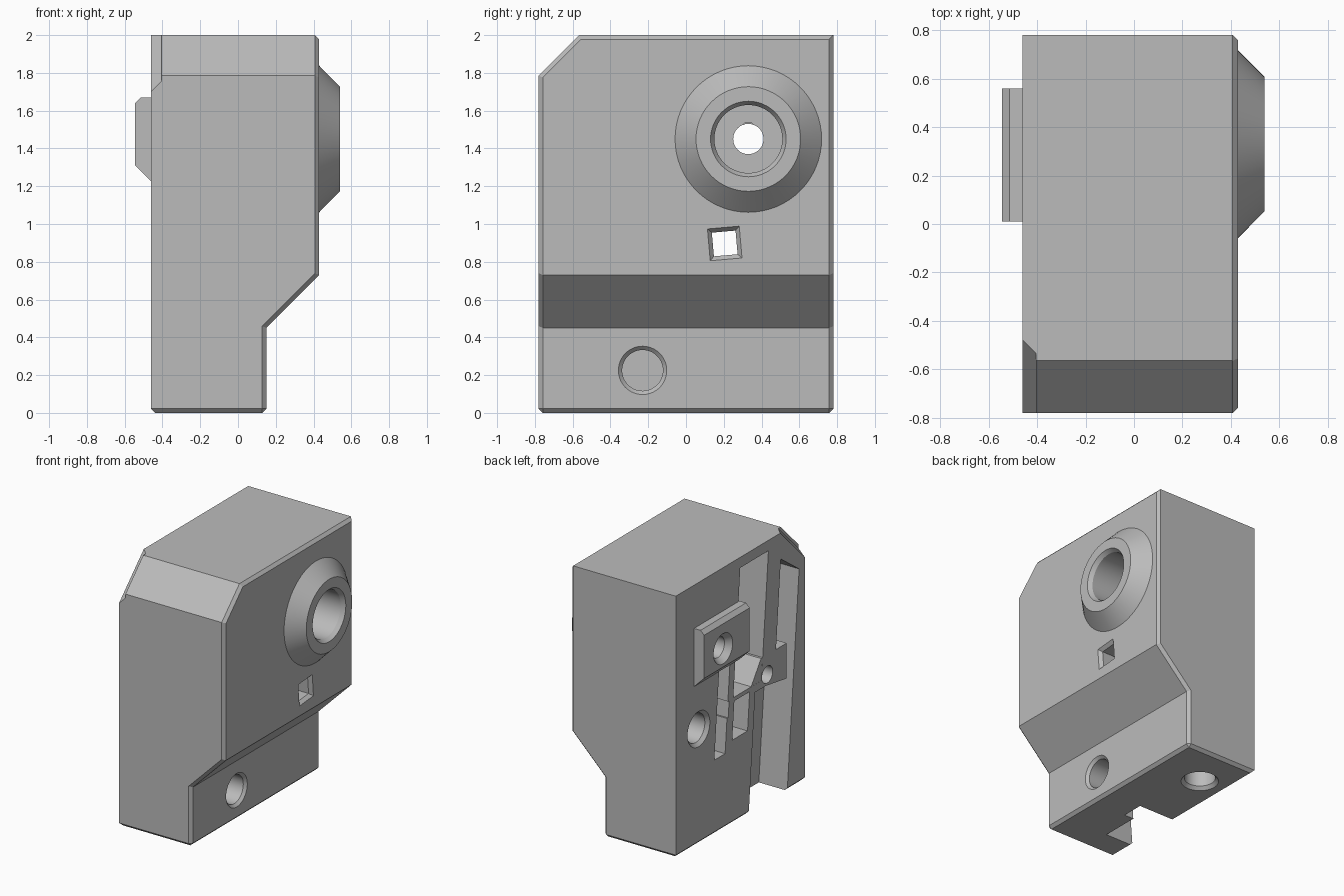
import bpy, bmesh, math
from mathutils import Matrix, Vector

cube = bpy.data.objects.get("Cube")
if cube:
    bpy.data.objects.remove(cube)

grey = bpy.data.materials.new("plain grey")
grey.use_nodes = True
grey.diffuse_color = (0.5, 0.5, 0.5, 1)
grey.node_tree.nodes["Principled BSDF"].inputs["Base Color"].default_value = (0.5, 0.5, 0.5, 1)


def finish(name, bm):
    bmesh.ops.recalc_face_normals(bm, faces=bm.faces)
    mesh = bpy.data.meshes.new(name)
    bm.to_mesh(mesh)
    bm.free()
    mesh.materials.append(grey)
    ob = bpy.data.objects.new(name, mesh)
    bpy.context.collection.objects.link(ob)
    return ob


def sweep(bm, start, shift):
    """Closed solid from a polygon moved along a vector."""
    face = bm.faces.new([bm.verts.new(p) for p in start])
    out = bmesh.ops.extrude_face_region(bm, geom=[face])["geom"]
    moved = [g for g in out if isinstance(g, bmesh.types.BMVert)]
    bmesh.ops.translate(bm, verts=moved, vec=shift)
    if not face.is_valid or len(face.link_loops if hasattr(face, "link_loops") else face.loops) == 0:
        return
    bmesh.ops.recalc_face_normals(bm, faces=bm.faces)


def solid(name, start, shift):
    bm = bmesh.new()
    sweep(bm, [Vector(p) for p in start], Vector(shift))
    return finish(name, bm)


def plate(name, yz, x0, x1):
    return solid(name, [(x0, y, z) for y, z in yz], (x1 - x0, 0, 0))


def turned(name, profile, y=0, z=0, matrix=None, n=64):
    """Round solid about the x direction from (x, radius) pairs."""
    bm = bmesh.new()
    rings = []
    for x, r in profile:
        rings.append([bm.verts.new((x, y + r * math.cos(i * math.tau / n),
                                    z + r * math.sin(i * math.tau / n))) for i in range(n)])
    for a, b in zip(rings, rings[1:]):
        for i in range(n):
            j = (i + 1) % n
            bm.faces.new((a[i], a[j], b[j], b[i]))
    bm.faces.new(rings[0])
    bm.faces.new(rings[-1])
    if matrix:
        bm.transform(matrix)
    return finish(name, bm)


def leaning(name, u0, u1, z0, z1, depth, rise=0):
    """Slot in the -x side, leaning five degrees towards the front."""
    lean = math.tan(math.radians(5))
    pts = [(u0, z0), (u1, z0), (u1, z1 + rise), (u0, z1)]
    return plate(name, [(u - lean * z, z) for u, z in pts], -0.7, -0.46 + depth)


def cut(ob, cutters):
    for c in cutters:
        m = ob.modifiers.new("cut", "BOOLEAN")
        m.operation = "DIFFERENCE"
        m.solver = "EXACT"
        m.object = c
    bpy.context.view_layer.update()
    deps = bpy.context.evaluated_depsgraph_get()
    mesh = bpy.data.meshes.new_from_object(ob.evaluated_get(deps))
    ob.modifiers.clear()
    ob.data = mesh


# Main housing: stepped side profile, sloped top front edge, small chamfers
bm = bmesh.new()
profile = [(-0.46, 0), (0.15, 0), (0.15, 0.45), (0.43, 0.73), (0.43, 2), (-0.46, 2)]
sweep(bm, [Vector((x, -0.78, z)) for x, z in profile], Vector((0, 1.56, 0)))
res = bmesh.ops.bisect_plane(bm, geom=bm.verts[:] + bm.edges[:] + bm.faces[:],
                             plane_co=(0, -0.78, 1.785), plane_no=(0, -1, 1), clear_outer=True)
rim = [e for e in res["geom_cut"] if isinstance(e, bmesh.types.BMEdge)]
bmesh.ops.contextual_create(bm, geom=rim)
bmesh.ops.recalc_face_normals(bm, faces=bm.faces)


def chamfered(e):
    a, b = (v.co for v in e.verts)
    if max(a.z, b.z) < 0.01:
        return True
    crease = abs(a.z - b.z) < 0.01 and 0.4 < a.z < 0.8
    return min(a.x, b.x) > 0 and not crease


bmesh.ops.bevel(bm, geom=[e for e in bm.edges if chamfered(e)], offset=0.022,
                segments=1, affect="EDGES")
body = finish("housing", bm)

# Boss on the +x side and clamp pad on the -x side
boss = turned("shaft_boss", [(0.4, 0.39), (0.428, 0.39), (0.54, 0.277)], 0.33, 1.45)
pad = solid("side_pad", [(x, 0.01, z) for x, z in
                         [(-0.44, 1.67), (-0.515, 1.67), (-0.545, 1.64),
                          (-0.545, 1.31), (-0.46, 1.225), (-0.44, 1.225)]], (0, 0.55, 0))

# Shaft bore with countersinks and a peaked roof
bore = turned("bore", [(-0.6, 0.135), (-0.545, 0.115), (-0.5, 0.08), (0.27, 0.08), (0.27, 0.18),
                       (0.51, 0.18), (0.54, 0.2), (0.6, 0.24)], 0.33, 1.45)
peak = plate("bore_peak", [(0.273, 1.503), (0.387, 1.503), (0.345, 1.537), (0.315, 1.537)], -0.5, 0.3)

# Blind screw holes
low_hole = turned("low_hole", [(-0.06, 0.108), (0.13, 0.108), (0.15, 0.128), (0.2, 0.178)], -0.23, 0.225)
side_hole = turned("side_hole", [(-0.52, 0.195), (-0.46, 0.135), (-0.435, 0.11), (-0.12, 0.11)], 0.504, 0.88)
up = Matrix.Translation((-0.24, 0.44, 0)) @ Matrix.Rotation(math.radians(-90), 4, "Y")
base_hole = turned("base_hole", [(-0.05, 0.183), (0, 0.133), (0.025, 0.11), (0.4, 0.11)], matrix=up)


# Square window, slightly turned, with a flared mouth
def square(half):
    t = math.radians(5)
    return [(0.205 + half * (a * math.cos(t) - b * math.sin(t)),
             0.897 + half * (a * math.sin(t) + b * math.cos(t)))
            for a, b in [(-1, -1), (1, -1), (1, 1), (-1, 1)]]


window = plate("window", square(0.063), -0.6, 0.6)
bm = bmesh.new()
inner = [bm.verts.new((0.405, y, z)) for y, z in square(0.063)]
outer = [bm.verts.new((0.455, y, z)) for y, z in square(0.106)]
bm.faces.new(inner)
bm.faces.new(outer)
for i in range(4):
    j = (i + 1) % 4
    bm.faces.new((inner[i], inner[j], outer[j], outer[i]))
mouth = finish("window_mouth", bm)

# Leaning channels on the -x side
slots = [
    leaning("front_channel", -0.565, -0.33, -0.1, 1.64, 0.24, 0.16),
    leaning("low_channel", -0.35, -0.1, -0.1, 0.9, 0.24),
    leaning("low_groove", -0.27, -0.1, -0.1, 0.9, 0.32),
    leaning("upper_pocket", -0.17, 0.17, 0.96, 1.92, 0.26, 0),
    leaning("window_slot", 0.235, 0.365, 0.57, 1.26, 0.2),
    leaning("small_pocket", -0.03, 0.155, 0.64, 0.93, 0.14),
]

# Rebate beside the sloped top edge
corner = solid("corner_rebate", [(-0.405, -0.8, 2.1), (-0.405, -0.435, 2.1),
                                 (-0.46, -0.38, 2.1), (-0.5, -0.34, 2.1), (-0.5, -0.8, 2.1)],
               (0, -0.6, -0.6))

# Block bridging the channels, with its pin hole
block = plate("guide_block", [(-0.11, 0.93), (-0.56, 0.86), (-0.56, 1.13), (-0.25, 1.13)], -0.459, -0.18)
pin = turned("pin_hole", [(-0.6, 0.065), (-0.25, 0.065)], -0.325, 0.98)

cut(body, [bore, peak, low_hole, side_hole, base_hole, window, mouth, corner, pin] + slots)
cut(boss, [bore])
cut(pad, [bore])
cut(block, [pin])
for c in [bore, peak, low_hole, side_hole, base_hole, window, mouth, corner, pin] + slots:
    bpy.data.objects.remove(c)

# Smooth the round walls, keep the edges crisp
bpy.ops.object.select_all(action="DESELECT")
for ob in (body, boss, pad, block):
    ob.select_set(True)
bpy.context.view_layer.objects.active = body
bpy.ops.object.shade_smooth_by_angle(angle=math.radians(25))
